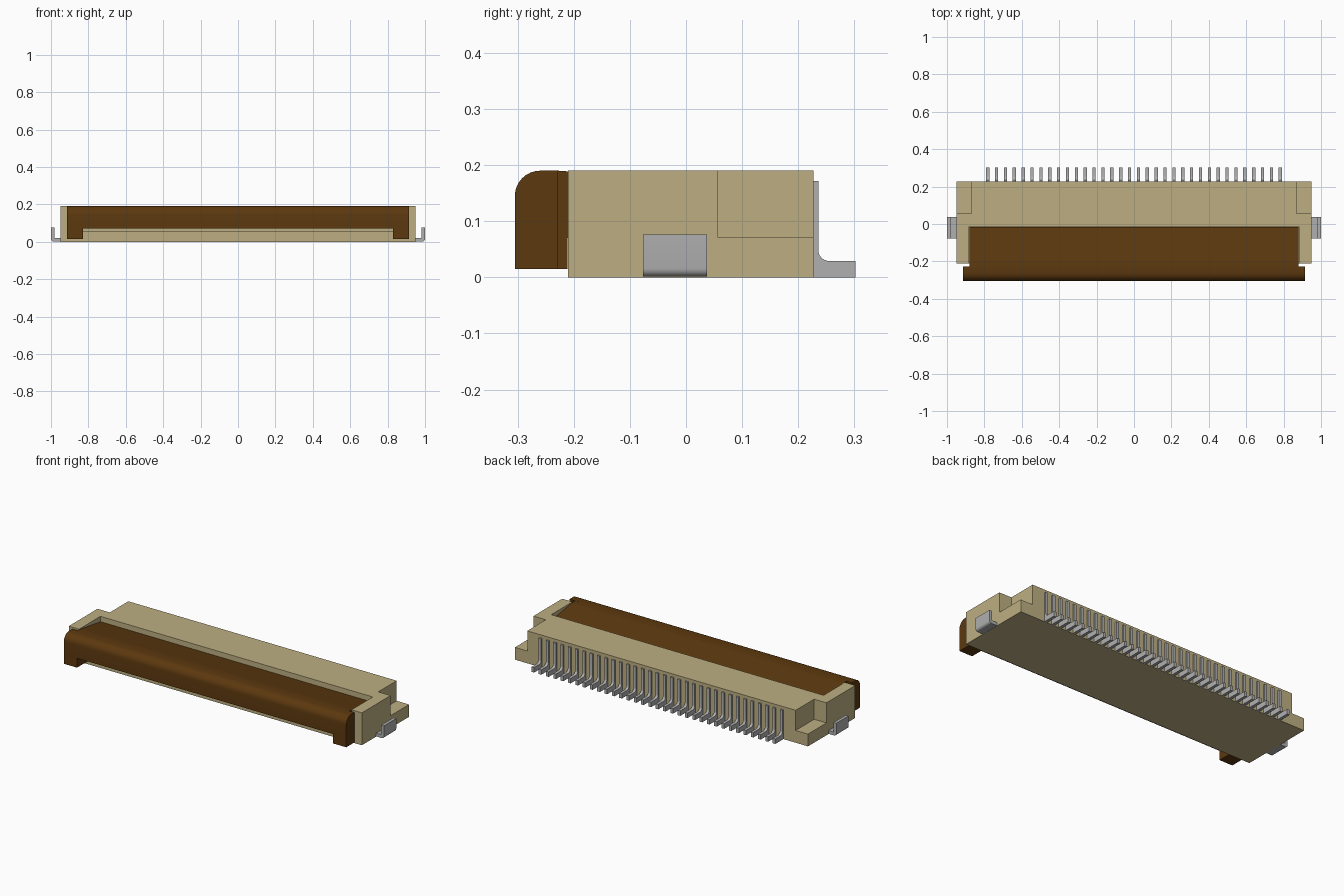
import bpy, bmesh, math

cube = bpy.data.objects.get("Cube")
if cube:
    bpy.data.objects.remove(cube, do_unlink=True)


def material(name, rgb):
    m = bpy.data.materials.new(name)
    m.use_nodes = True
    m.diffuse_color = (*rgb, 1)
    m.node_tree.nodes["Principled BSDF"].inputs["Base Color"].default_value = (*rgb, 1)
    return m


TAN = material("beige plastic", (0.515, 0.43, 0.225))
BROWN = material("brown plastic", (0.107, 0.040, 0.0045))
METAL = material("grey metal", (0.434, 0.434, 0.434))


def arc(cy, cz, r, a0, a1, n=8):
    return [(cy + r * math.cos(math.radians(a0 + (a1 - a0) * i / n)),
             cz + r * math.sin(math.radians(a0 + (a1 - a0) * i / n))) for i in range(n + 1)]


def extrude(name, profile, lo, hi, mat, axis="x", smooth=False):
    """Extrude a closed profile, (y, z) along x or (x, z) along y."""
    bm = bmesh.new()
    put = (lambda p: (lo, p[0], p[1])) if axis == "x" else (lambda p: (p[0], lo, p[1]))
    face = bm.faces.new([bm.verts.new(put(p)) for p in profile])
    res = bmesh.ops.extrude_face_region(bm, geom=[face])
    vec = (hi - lo, 0, 0) if axis == "x" else (0, hi - lo, 0)
    bmesh.ops.translate(bm, vec=vec,
                        verts=[v for v in res["geom"] if isinstance(v, bmesh.types.BMVert)])
    bmesh.ops.recalc_face_normals(bm, faces=bm.faces)
    mesh = bpy.data.meshes.new(name)
    bm.to_mesh(mesh)
    bm.free()
    mesh.materials.append(mat)
    ob = bpy.data.objects.new(name, mesh)
    bpy.context.collection.objects.link(ob)
    if smooth:
        bpy.ops.object.select_all(action="DESELECT")
        ob.select_set(True)
        bpy.context.view_layer.objects.active = ob
        bpy.ops.object.shade_smooth_by_angle(angle=math.radians(30))
    return ob


def box(name, x, y, z, mat):
    return extrude(name, [(y[0], z[0]), (y[1], z[0]), (y[1], z[1]), (y[0], z[1])],
                   x[0], x[1], mat)


# Housing: block with a front recess for the flap and stepped rear corners
housing = box("housing", (-0.95, 0.95), (-0.21, 0.227), (0, 0.19), TAN)
cutters = [box("recess_cutter", (-0.883, 0.883), (-0.4, -0.013), (0.058, 0.3), TAN),
           box("left_corner_cutter", (0.87, 1.1), (0.056, 0.4), (0.072, 0.3), TAN),
           box("right_corner_cutter", (-1.1, -0.87), (0.056, 0.4), (0.072, 0.3), TAN)]
bpy.context.view_layer.objects.active = housing
for c in cutters:
    c.hide_render = True
    mod = housing.modifiers.new("cut", "BOOLEAN")
    mod.operation = "DIFFERENCE"
    mod.solver = "EXACT"
    mod.object = c
    bpy.ops.object.modifier_apply(modifier=mod.name)
for c in cutters:
    bpy.data.objects.remove(c, do_unlink=True)

# Locking flap: rounded front lip and a plate sloping down into the recess
lip = [(-0.228, 0.07), (-0.305, 0.07)] + arc(-0.26, 0.145, 0.045, 180, 90) + [(-0.228, 0.19)]
extrude("flap_lip", lip, -0.915, 0.915, BROWN, smooth=True)
extrude("flap_plate", [(-0.228, 0.07), (-0.015, 0.07), (-0.015, 0.16), (-0.2, 0.188),
                       (-0.228, 0.19)], -0.88, 0.88, BROWN)

# Mirrored end parts: flap legs and bent solder tabs
for side, s in (("left", 1), ("right", -1)):
    def span(a, b):
        return (a, b) if s > 0 else (-b, -a)
    box(side + "_flap_leg", span(0.83, 0.915), (-0.305, -0.228), (0.015, 0.07), BROWN)
    box(side + "_flap_leg_back", span(0.83, 0.88), (-0.228, -0.211), (0.015, 0.07), BROWN)
    tab = [(0.94, 0.02), (0.94, 0.001)] + arc(0.985, 0.016, 0.015, 270, 360, 5) \
        + [(1.0, 0.076), (0.982, 0.076), (0.982, 0.02)]
    extrude(side + "_solder_tab", [(s * x, z) for x, z in tab], -0.077, 0.037,
            METAL, axis="y", smooth=True)

# Row of L-shaped contact pins along the rear
PINS, PITCH, WIDTH = 34, 0.0474, 0.017
pin = [(0.222, 0), (0.302, 0), (0.302, 0.029)] + arc(0.255, 0.048, 0.019, 270, 180, 6) \
    + [(0.236, 0.172), (0.222, 0.172)]
first = extrude("contact_pin", pin, -WIDTH / 2, WIDTH / 2, METAL, smooth=True)
for i in range(PINS):
    ob = first if i == 0 else first.copy()
    if i:
        bpy.context.collection.objects.link(ob)
    ob.name = f"contact_pin_{i + 1}"
    ob.location.x = (i - (PINS - 1) / 2) * PITCH
